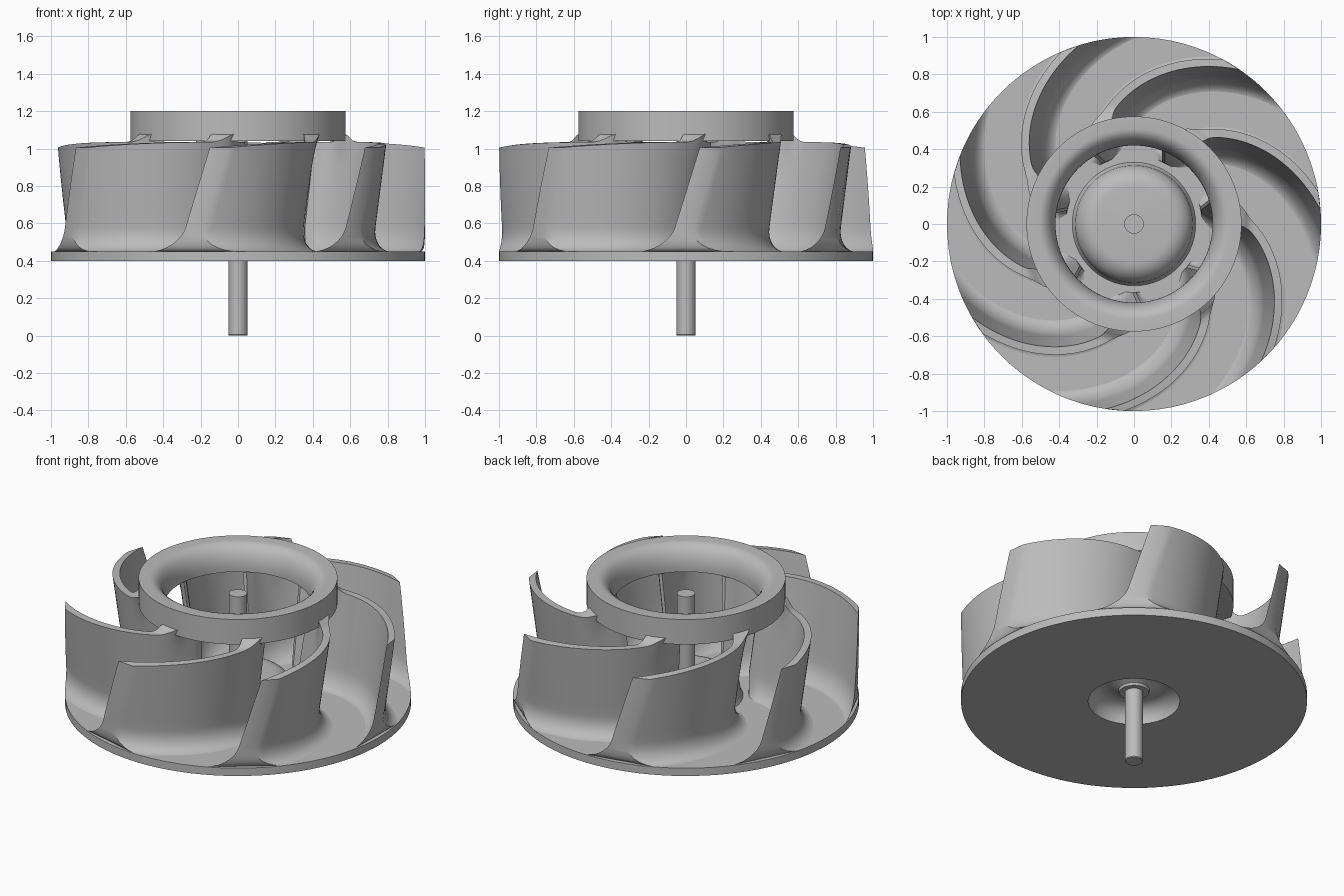
import bpy, bmesh
from math import sin, cos, pi, radians, exp

cube = bpy.data.objects.get("Cube")
if cube:
    bpy.data.objects.remove(cube, do_unlink=True)

metal = bpy.data.materials.new("plain grey")
metal.use_nodes = True
GREY = (0.5, 0.5, 0.5, 1)
metal.diffuse_color = GREY
metal.node_tree.nodes["Principled BSDF"].inputs["Base Color"].default_value = GREY


def finish(bm, name):
    bmesh.ops.remove_doubles(bm, verts=bm.verts, dist=1e-5)
    bmesh.ops.recalc_face_normals(bm, faces=bm.faces)
    mesh = bpy.data.meshes.new(name)
    bm.to_mesh(mesh)
    bm.free()
    mesh.materials.append(metal)
    obj = bpy.data.objects.new(name, mesh)
    bpy.context.collection.objects.link(obj)
    bpy.ops.object.select_all(action="DESELECT")
    obj.select_set(True)
    bpy.context.view_layer.objects.active = obj
    bpy.ops.object.shade_smooth_by_angle(angle=radians(32))
    return obj


def lathe(name, profile, closed=False, steps=96):
    """Spin a radius/height profile around the z axis."""
    bm = bmesh.new()
    verts = [bm.verts.new((r, 0, z)) for r, z in profile]
    pairs = list(zip(verts, verts[1:] + verts[:1]))
    edges = [bm.edges.new(p) for p in (pairs if closed else pairs[:-1])]
    bmesh.ops.spin(bm, geom=verts + edges, cent=(0, 0, 0), axis=(0, 0, 1),
                   angle=2 * pi, steps=steps, use_merge=True)
    return finish(bm, name)


def arc(cx, cz, rx, rz, a0, a1, n=10):
    """Points on an elliptical arc, angles in degrees."""
    return [(cx + rx * cos(radians(a0 + (a1 - a0) * i / n)),
             cz + rz * sin(radians(a0 + (a1 - a0) * i / n))) for i in range(n + 1)]


# Base disc with a domed hub on top and a dished recess beneath
FLOOR = 0.45
dome = [(0.33, FLOOR), (0.318, 0.47)] + arc(0.2, 0.49, 0.115, 0.11, 0, 90) + [(0.04, 0.605)]
dish = [(0.04, 0.46), (0.085, 0.46), (0.09, 0.475)] + arc(0.165, 0.4, 0.1, 0.1, 110, 0)
lathe("base_disc", [(1, 0.4), (1, FLOOR)] + dome + dish, closed=True)

# Inlet ring with a rounded throat
throat = arc(0.51, 1.06, 0.09, 0.14, 90, 180)
lathe("inlet_ring", [(0.575, 1.04), (0.575, 1.2)] + throat + [(0.42, 1.04)], closed=True)

# Drive shaft
lathe("shaft", [(0, 0), (0.048, 0), (0.052, 0.005), (0.052, 1.1), (0, 1.1)], steps=32)

# Swept, twisted blades with wide fillets at the foot
BLADES = 7
FILLET = 0.13
HALF = 2.9          # half thickness as an angle in degrees
FOOT = {1: 14, -1: 10}   # fillet spread on convex and concave sides
NU, NF, NZ = 36, 8, 8


def blade_point(u, row, side):
    if row <= NF:                      # curved foot
        a = row / NF * pi / 2
        v, rise, spread = 0, FILLET * (1 - cos(a)), 1 - sin(a)
    else:                              # straight wall
        v, rise, spread = (row - NF) / NZ, FILLET, 0
    inner = 0.365 + 0.06 * v
    r = inner + u * (1 - inner)
    gusset = exp(-((r - 0.57) / 0.035) ** 2)
    top = 1.035 - 0.03 * (max(0, r - 0.6) / 0.4) ** 3 + 0.045 * gusset
    low = FLOOR - 0.002 + rise
    z = low + v * (top - low)
    sweep = 7 + 133 * (1 - r) - 48 * (1 - r) ** 2 - 17.8 * (1 - z)
    nose = min(1, 0.45 + u * 9)        # thinner leading edge
    half = HALF * nose + FOOT[side] * spread * nose + 3 * gusset * v ** 6
    t = radians(sweep + side * half)
    return r * cos(t), r * sin(t), z


def add_blade(name, turn):
    bm = bmesh.new()
    rows = NF + NZ + 1
    grid = {s: [[bm.verts.new(blade_point(i / NU, j, s)) for j in range(rows)]
                for i in range(NU + 1)] for s in (1, -1)}
    a, b = grid[1], grid[-1]
    for g in (a, b):                   # two side walls
        for i in range(NU):
            for j in range(rows - 1):
                bm.faces.new((g[i][j], g[i + 1][j], g[i + 1][j + 1], g[i][j + 1]))
    for i in range(NU):                # top and underside
        for j in (0, rows - 1):
            bm.faces.new((a[i][j], a[i + 1][j], b[i + 1][j], b[i][j]))
    for i in (0, NU):                  # leading edge and tip
        for j in range(rows - 1):
            bm.faces.new((a[i][j], a[i][j + 1], b[i][j + 1], b[i][j]))
    obj = finish(bm, name)
    obj.rotation_euler.z = turn


for k in range(BLADES):
    add_blade(f"blade_{k + 1}", 2 * pi * k / BLADES)
